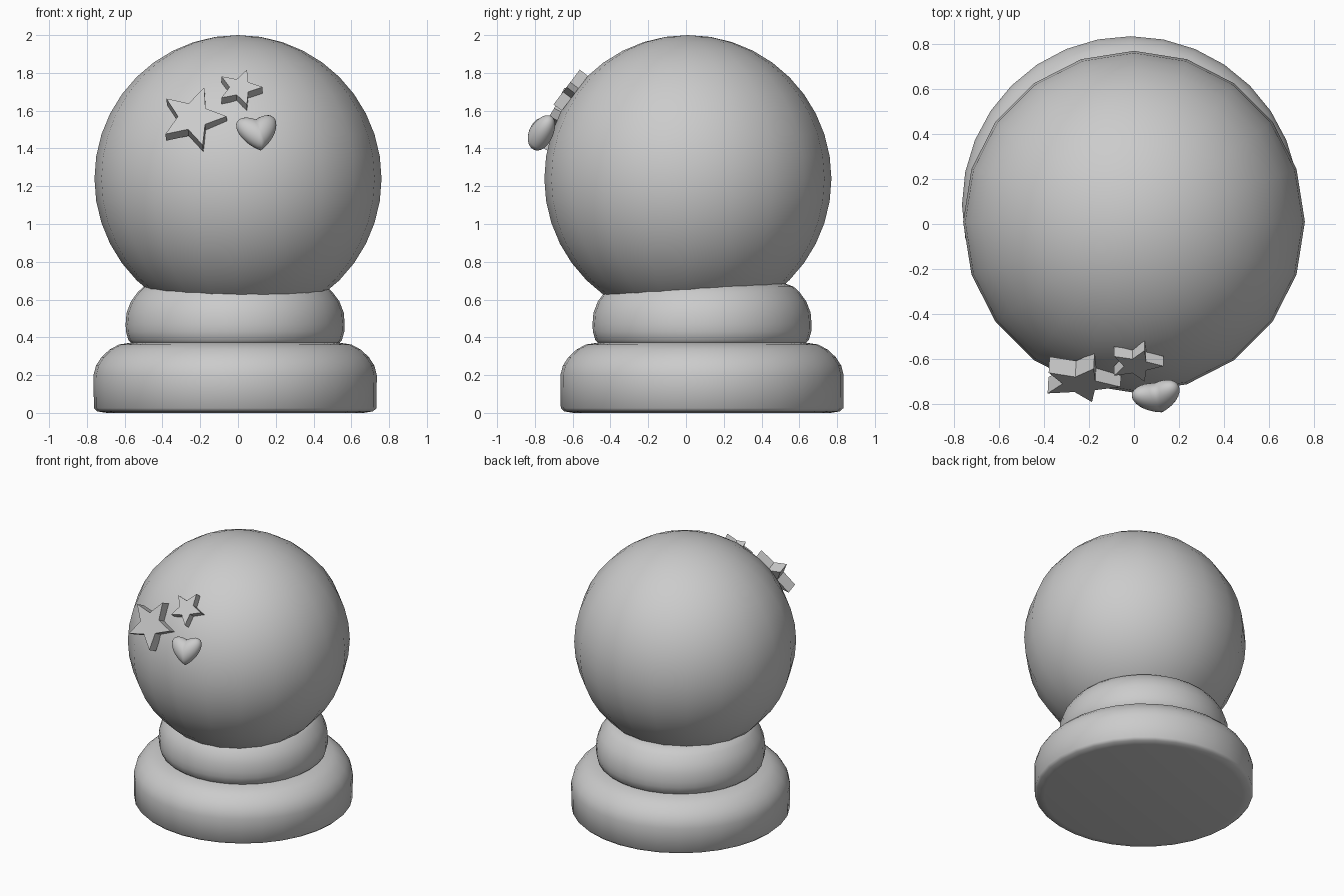
import bpy, bmesh
from math import sin, cos, pi, radians
from mathutils import Matrix

if "Cube" in bpy.data.objects:
    bpy.data.objects.remove(bpy.data.objects["Cube"])


def finish(bm, name, matrix, smooth_angle=None):
    bmesh.ops.recalc_face_normals(bm, faces=bm.faces[:])
    me = bpy.data.meshes.new(name)
    bm.to_mesh(me)
    bm.free()
    ob = bpy.data.objects.new(name, me)
    bpy.context.collection.objects.link(ob)
    ob.matrix_world = matrix
    if smooth_angle:
        bpy.ops.object.select_all(action='DESELECT')
        ob.select_set(True)
        bpy.context.view_layer.objects.active = ob
        bpy.ops.object.shade_smooth_by_angle(angle=radians(smooth_angle))
    return ob


def lathe(name, profile, segments, centre):
    """Closed solid of revolution from (radius, z) points."""
    bm = bmesh.new()
    rings = [[bm.verts.new((r * cos(2 * pi * i / segments), r * sin(2 * pi * i / segments), z))
              for i in range(segments)] for r, z in profile]
    for a, b in zip(rings, rings[1:]):
        for i in range(segments):
            j = (i + 1) % segments
            bm.faces.new((a[i], a[j], b[j], b[i]))
    bm.faces.new(rings[0][::-1])
    bm.faces.new(rings[-1])
    return finish(bm, name, Matrix.Translation(centre), 50)


def facing(pos, tilt, yaw, roll=0):
    """Local z points out of the globe's front, tilted upward."""
    return (Matrix.Translation(pos) @ Matrix.Rotation(radians(yaw), 4, 'Z')
            @ Matrix.Rotation(radians(90 - tilt), 4, 'X') @ Matrix.Rotation(radians(roll), 4, 'Z'))


def star(name, pos, radius, depth, tilt, yaw):
    bm = bmesh.new()
    rad = [radius, radius * 0.45]
    layers = [[bm.verts.new((rad[i % 2] * cos(i * pi / 5), rad[i % 2] * sin(i * pi / 5), z))
               for i in range(10)] for z in (-depth, 0)]
    bm.faces.new(layers[0][::-1])
    bm.faces.new(layers[1])
    for i in range(10):
        j = (i + 1) % 10
        bm.faces.new((layers[0][i], layers[0][j], layers[1][j], layers[1][i]))
    return finish(bm, name, facing(pos, tilt, yaw))


# Base and neck, slightly off the globe's axis
axis = (-0.015, 0.085, 0)
lathe("base", [(0.68, 0), (0.73, 0.008), (0.748, 0.025), (0.75, 0.2), (0.737, 0.25), (0.708, 0.295),
               (0.665, 0.335), (0.615, 0.362), (0.53, 0.375)], 32, axis)
lathe("neck", [(0.54, 0.36), (0.565, 0.385), (0.578, 0.43), (0.58, 0.47), (0.575, 0.53),
               (0.552, 0.59), (0.515, 0.64), (0.485, 0.668), (0.44, 0.685)], 32, axis)

# Globe
bm = bmesh.new()
bmesh.ops.create_uvsphere(bm, u_segments=20, v_segments=20, radius=0.76)
finish(bm, "globe", Matrix.Translation((0, 0.01, 1.24)), 60)

# Star decorations
star("large_star", (-0.238, -0.715, 1.57), 0.178, 0.08, 26, -3)
star("small_star", (0.01, -0.632, 1.725), 0.121, 0.055, 37, 0)

# Puffy heart: a sphere sheared upward on both sides
bm = bmesh.new()
bmesh.ops.create_uvsphere(bm, u_segments=32, v_segments=16, radius=1)
for v in bm.verts:
    u, h, w = v.co
    v.co = (0.108 * u, 0.108 * (0.8 * h + 0.55 * abs(u) - 0.17), 0.062 * w)
finish(bm, "heart", facing((0.104, -0.765, 1.488), 25, 9, 7), 80)
